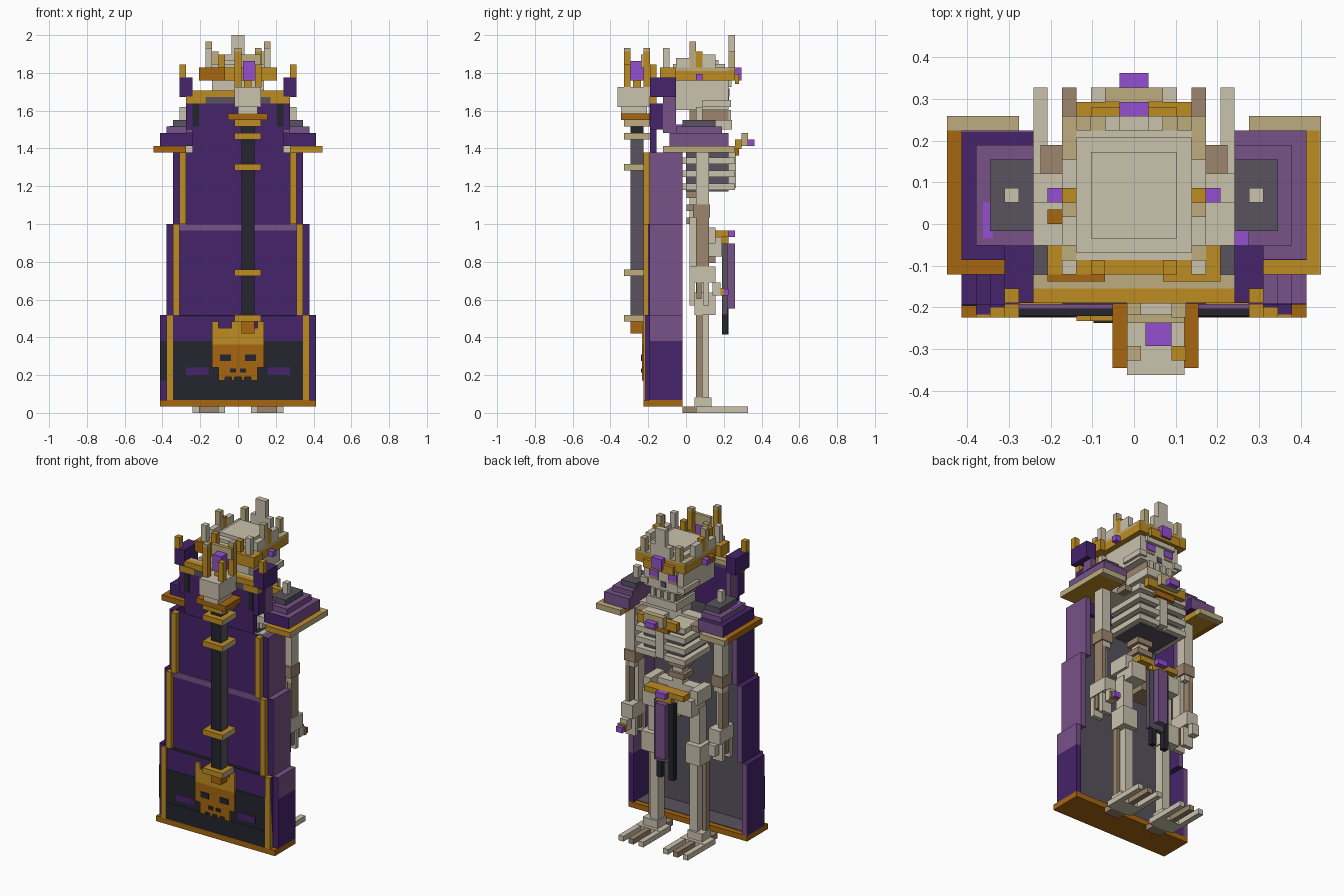
import bpy, bmesh
from mathutils import Matrix, Vector

if "Cube" in bpy.data.objects:
    bpy.data.objects.remove(bpy.data.objects["Cube"], do_unlink=True)

U = 2 / 58  # one grid cell; boxes are given in cells, depth counted from the front


def lin(c):
    c /= 255
    return c / 12.92 if c < 0.04045 else ((c + 0.055) / 1.055) ** 2.4


MATS = {}
for key, name, rgb in [
        ("bone", "bone", (202, 194, 174)), ("umber", "old bone", (156, 134, 110)),
        ("gold", "gold", (190, 140, 34)), ("bronze", "dark gold", (166, 102, 16)),
        ("pale", "pale gold", (188, 172, 126)), ("purple", "dark purple", (70, 35, 106)),
        ("mauve", "mauve", (120, 82, 136)), ("violet", "violet gem", (146, 80, 208)),
        ("char", "charcoal", (88, 82, 94)), ("navy", "blue black", (36, 37, 46))]:
    m = bpy.data.materials.new(name)
    col = tuple(lin(c) for c in rgb) + (1,)
    m.diffuse_color = col
    m.use_nodes = True
    m.node_tree.nodes["Principled BSDF"].inputs["Base Color"].default_value = col
    MATS[key] = m


def flip(boxes):
    return [(-b[1], -b[0]) + b[2:] for b in boxes]


def part(name, boxes, mirror=False):
    """Join boxes (x0, x1, y0, y1, z0, z1, colour) into one object, optionally mirrored in x."""
    bm = bmesh.new()
    mesh = bpy.data.meshes.new(name)
    slots = []
    if mirror:
        boxes = boxes + flip(boxes)
    for x0, x1, y0, y1, z0, z1, key in boxes:
        if key not in slots:
            slots.append(key)
            mesh.materials.append(MATS[key])
        centre = Vector(((x0 + x1) / 2, (y0 + y1) / 2 - 10.5, (z0 + z1) / 2)) * U
        size = Vector((x1 - x0, y1 - y0, z1 - z0)) * U
        made = bmesh.ops.create_cube(bm, size=1, matrix=Matrix.Translation(centre) @ Matrix.Diagonal(size.to_4d()))
        for f in {f for v in made["verts"] for f in v.link_faces}:
            f.material_index = slots.index(key)
    bm.to_mesh(mesh)
    bm.free()
    bpy.context.collection.objects.link(bpy.data.objects.new(name, mesh))


# Cape: three widening tiers, each with a back wall, side panels and gold strips
for name, w, front, z0, z1 in [("upper", 10, 4.9, 29, 40), ("middle", 11, 4.7, 15, 29), ("lower", 12, 4.2, 2, 15)]:
    part(f"cape_{name}_wall", [(-w + 1, w - 1, front, 5, z0, z1, "purple"),
                               (-w + 1, w - 1, 5, 5.3, z0, z1, "char")])
    part(f"cape_{name}_sides", [(-w, 1 - w, 5, 9.9, z0, z1, "purple"), (-w, 1 - w, 9.9, 10, z0, z1, "mauve"),
                                (w - 1, w, 5, 10, max(z0, 11), z1, "mauve")])
    part(f"cape_{name}_front_edges", [(w - 1, w - 0.02, 4.9, 5, z0, z1, "purple")], True)
    part(f"cape_{name}_strips", [(w - 2, w - 1, 4, 5, z0, z1, "gold")], True)
part("cape_lower_left_side", [(11, 12, 5, 10, 2, 11, "purple")])
part("cape_middle_band", [(-9, 9, 4.6, 4.9, 28, 29.02, "mauve")])
part("cape_lower_ledge", [(-9, 9, 4.1, 4.7, 14.8, 15.05, "navy")])
part("cape_hem", [(-12, 12, 4, 10, 1, 2, "bronze"), (-11, 11, 5.3, 9, 2, 2.1, "char")])
part("cape_dark_band", [(-10, 10, 4.12, 4.2, 5, 11, "navy"), (-10, 10, 4.05, 4.2, 2, 5, "navy"),
                        (-11.98, -11, 4.8, 4.9, 5, 11, "navy")])
part("cape_band_patches", [(4.5, 8, 4.06, 4.12, 5.8, 7, "purple")], True)

# Skull emblem on the cape
part("cape_emblem", [(-4, 4, 3.75, 4.3, 7, 10.5, "bronze"), (-3, 3, 3.75, 4.3, 5.5, 7, "bronze"),
                     (-4, 4, 3.75, 4.3, 10.5, 12.5, "gold"), (-3, 3, 3.75, 4.3, 12.5, 13, "gold"),
                     (-1, 1, 3.75, 4.3, 13, 14, "gold")])
part("emblem_points", [(3, 4, 3.75, 4.3, 12.5, 14, "gold"), (0.5, 1, 3.75, 4.3, 5, 5.5, "bronze"),
                       (2, 3, 3.75, 4.3, 5, 5.5, "bronze")], True)
part("emblem_eyes", [(1.1, 2.8, 3.6, 3.75, 8, 9, "navy"), (0.3, 1.2, 3.6, 3.75, 6.2, 6.8, "navy")], True)

# Raised collar behind the head, with side wings and horns
part("collar_back", [(-7, 7, 5, 6, 40, 47.5, "purple"), (-5, 5, 4.95, 6, 47.5, 48.5, "char"),
                     (-7, 7, 5, 6, 48.5, 49.5, "gold"), (-7, 7, 6, 7, 48.5, 49.4, "pale")])
part("collar_wings", [(7, 8, 5, 7, 43.5, 47.5, "purple"), (7, 8, 7, 9, 43, 48.5, "mauve"),
                      (5, 8, 4.9, 6, 47.5, 48.6, "gold"), (6, 7, 4.9, 5, 44, 47.5, "navy")], True)
part("collar_horns", [(7, 9, 5, 9, 48.5, 51.5, "purple"), (8, 9, 5, 6, 51.5, 53.5, "gold")], True)

# Stepped shoulder armour
steps = [(7, 11, 9, 16, 43, 44, "mauve"), (7, 10, 10, 15, 44, 45, "char"), (8, 9, 12, 13, 45, 47, "bone")]
part("left_shoulder_plate", steps + [
    (8, 12.9, 7, 17, 40, 41, "gold"), (12.9, 13, 7, 17, 40, 41, "pale"), (8, 13, 17, 18, 40, 41, "pale"),
    (7, 12, 8.05, 17, 41, 43, "mauve"), (7, 12, 8, 8.05, 41, 43, "purple"),
    (7, 8, 9, 10, 43, 44.3, "violet")])
part("right_shoulder_plate", flip(steps) + [
    (-12, -8, 8, 17, 40, 41, "gold"), (-13, -12, 7, 17, 40, 41, "bronze"),
    (-12, -8, 7, 8, 40, 41, "bronze"), (-13, -8, 17, 18, 40, 41, "pale"),
    (-12, -7, 8, 16.9, 41, 43, "purple"), (-12, -7, 16.9, 17, 41, 43, "mauve"),
    (-10.5, -9.8, 9.5, 12, 43, 44.05, "violet")])

# Staff hung on the cape
SX = 1.5


def post(half, y0, y1, z0, z1, key):
    return (SX - half, SX + half, y0, y1, z0, z1, key)


part("staff_pole", [post(1, 2, 4, 14, 45, "navy"), post(1, 2, 4, 12.2, 14, "bronze"),
                    (SX + 1, SX + 1.06, 2, 4, 15, 42, "char")])
part("staff_rings", [post(2, 1, 5, z, z + 1, "gold") for z in (14, 21, 37.2, 42, 44)]
     + [(SX + 2, SX + 2.06, 1, 5, z, z + 1, "pale") for z in (14, 21, 37.2, 42, 44)])
part("staff_head", [post(3, 0.5, 5, 45, 46, "bronze"), post(1.5, 0.5, 4.5, 46, 47, "bone"),
                    post(2, 0, 5, 47, 50, "bone")])
part("staff_prongs", [(x, x + 1, y, y + 1, 50, z, key) for x, y, z, key in
                      [(-0.5, 1, 55.5, "gold"), (2.6, 1, 53.5, "gold"),
                       (-0.5, 4, 54, "pale"), (2.6, 4, 55.5, "gold")]]
     + [(-0.5, 0.5, 1, 2, 55.5, 56, "pale"), (2.6, 3.6, 4, 5, 55.5, 56, "pale"),
        (-0.5, 3.5, 3.6, 4.2, 53, 55, "pale")])
part("staff_gem", [(0.8, 2.6, 2, 4, 51, 54, "violet"), post(0.6, 2.4, 3.6, 50, 51, "gold")])

# Skull
part("skull", [(-4, 4, 8, 17, 46.5, 53, "bone"), (-4, 4, 8.5, 16.5, 53, 53.6, "bone"),
               (-3, 3, 9.5, 15.5, 53.6, 54.2, "bone"), (-3, 3, 16.9, 17.5, 50, 51, "bone")])
part("cheekbones", [(3, 4.5, 13, 17.4, 47, 48, "bone")], True)
part("jaw", [(-3, 3, 12, 17.6, 43.5, 45, "bone"), (-2.6, 2.6, 11, 17, 45, 46.5, "umber")]
     + [(x - 0.4, x + 0.4, 16.9, 17.4, 45, 46.5, "bone") for x in (-2, -0.7, 0.7, 2)])
part("eyes", [(1, 2.8, 17, 17.2, 48.6, 49.8, "violet"), (1, 2.8, 17, 17.1, 48, 48.6, "umber")], True)
part("nose", [(-0.5, 0.5, 17, 17.15, 47, 48, "char")])

# Crown: band, points and gems
part("crown_band", [(-5, 5, 17, 18, 51, 52.7, "gold"), (-5, 5, 17, 18, 52.7, 53, "pale"),
                    (-5, 5, 7, 8, 51, 53, "gold"), (-3, 3, 18, 18.6, 50.5, 52, "gold"),
                    (-6, -2, 6.5, 7, 51, 53, "bronze"), (2, 6, 6.5, 7, 51, 53, "gold")])
part("crown_sides", [(4, 5, 8, 17, 51, 52.5, "gold"), (4, 5, 8, 17, 52.5, 53, "pale"),
                     (5, 6, 7, 9, 51, 53, "gold")], True)
part("crown_points", [(4, 5, 11, 12, 53, 57, "pale"), (4, 5, 12, 13, 53, 55.5, "gold"),
                      (4, 5, 13, 15, 53, 55, "bone"), (4, 5, 9, 11, 53, 54.5, "bone"),
                      (4, 5, 7, 8, 53, 56, "bone"), (3, 4, 17, 18, 53, 55.5, "pale"),
                      (1, 2, 17, 18, 53, 55, "bone"), (2, 3, 7, 8, 53, 55, "gold")], True)
part("crown_front_point", [(-1, 1, 17, 18, 53, 58, "bone")])
part("crown_gems", [(-1, 1, 18, 19, 51, 53, "violet"), (5, 6, 12, 13, 51, 52, "violet"),
                    (-6, -5, 12, 13, 51, 52, "violet"), (-6, -5, 10.5, 11.5, 51, 52, "bronze")])

# Neck, spine and rib cage
part("spine", [(-1, 1, 11, 13, 28, 44, "bone")]
     + [(-1.6, 1.6, 10.6, 13.4, z, z + 1, "umber") for z in (29, 31, 33)]
     + [(-1.5, 1.5, 11, 14, 40, 46.5, "bone")])
part("chest_core", [(-4, 4, 10.5, 17, 34, 40, "char")])
part("ribs", [b for z in (34.2, 36.2, 38.2) for b in
              [(0.8, 4.4, 17, 18, z, z + 1, "bone"), (4, 5, 10.5, 18, z, z + 1, "bone"),
               (0.5, 4.4, 10, 10.5, z, z + 1, "bone")]], True)
part("breastbone", [(-0.8, 0.8, 17, 18.2, 34.5, 40, "bone")])
part("collarbones", [(0, 8, 12, 14, 40, 41.5, "bone"), (1, 5, 14, 18, 40, 41, "bone"),
                     (4, 8, 9, 12, 40, 41.2, "bone"), (4.5, 6.5, 14, 16, 40, 41, "umber")], True)
part("pendant", [(-4, 4, 18, 19, 40.5, 42, "gold"), (-2, 2, 19, 20, 41, 43, "pale"),
                 (-1, 1, 20, 21, 41, 42, "violet"), (-2, 2, 18, 18.6, 39.5, 40.5, "bronze")])

# Pelvis, belt and loincloth
part("pelvis", [(-4, 4, 11, 13, 25, 28, "bone"), (-2, 2, 11, 15, 23, 25, "umber")])
part("hip_bones", [(2, 5, 12, 16, 24, 27, "bone"), (4, 5.5, 11, 15, 26, 28.5, "bone")], True)
part("belt", [(-4, 4, 15, 17, 27, 28, "gold"), (-1.5, 1.5, 16, 17, 26, 28, "gold"),
              (-1, 1, 17, 18, 27, 28, "violet")])
part("loincloth", [(-1, 1, 16.9, 18, 16, 26, "mauve"), (-1, 2, 16, 16.9, 15, 26, "char"),
                   (-2, -1, 16, 17, 12, 26, "navy"), (0.5, 1.5, 16, 16.9, 12, 15, "navy")])

# Arms and hands
part("arms", [(8, 9.8, 12, 14, 29, 40, "bone"), (7.7, 10, 11.6, 14.2, 30, 32, "umber"),
              (7.9, 8.7, 11, 13, 22, 30, "bone"), (9, 9.8, 12, 14, 22, 30, "umber")], True)
part("hands", [(7.7, 10, 11, 15, 20, 22.5, "bone")]
     + [(7.8, 9.8, y, y + 0.8, 16.5 + i % 2, 20, "umber" if i % 2 else "bone")
        for i, y in enumerate((11, 12.1, 13.2))]
     + [(8.2, 9.6, 14.6, 15.8, 18, 20, "bone")], True)
part("left_hand_gem", [(8.2, 9.8, 15.8, 16.3, 18, 19.2, "gold"), (8.4, 9.6, 16.3, 17, 18, 19, "violet")])

# Legs and feet
part("legs", [(3.2, 5.2, 12, 14, 18, 25, "bone"), (3, 6, 11.8, 15, 15, 18.5, "bone"),
              (3.2, 4.8, 12.2, 14, 1, 15, "bone"), (5.1, 5.8, 12, 13, 1, 15, "umber"),
              (3, 6, 11.8, 14.4, 1, 2.4, "bone")], True)
part("feet", [(3, 6, 10, 12, 0, 1, "umber"), (2, 7, 12, 15, 0, 1, "bone")]
     + [(x, x + 1, 15, 20, 0, 0.95, "umber" if x == 4 else "bone") for x in (2, 4, 6)], True)
